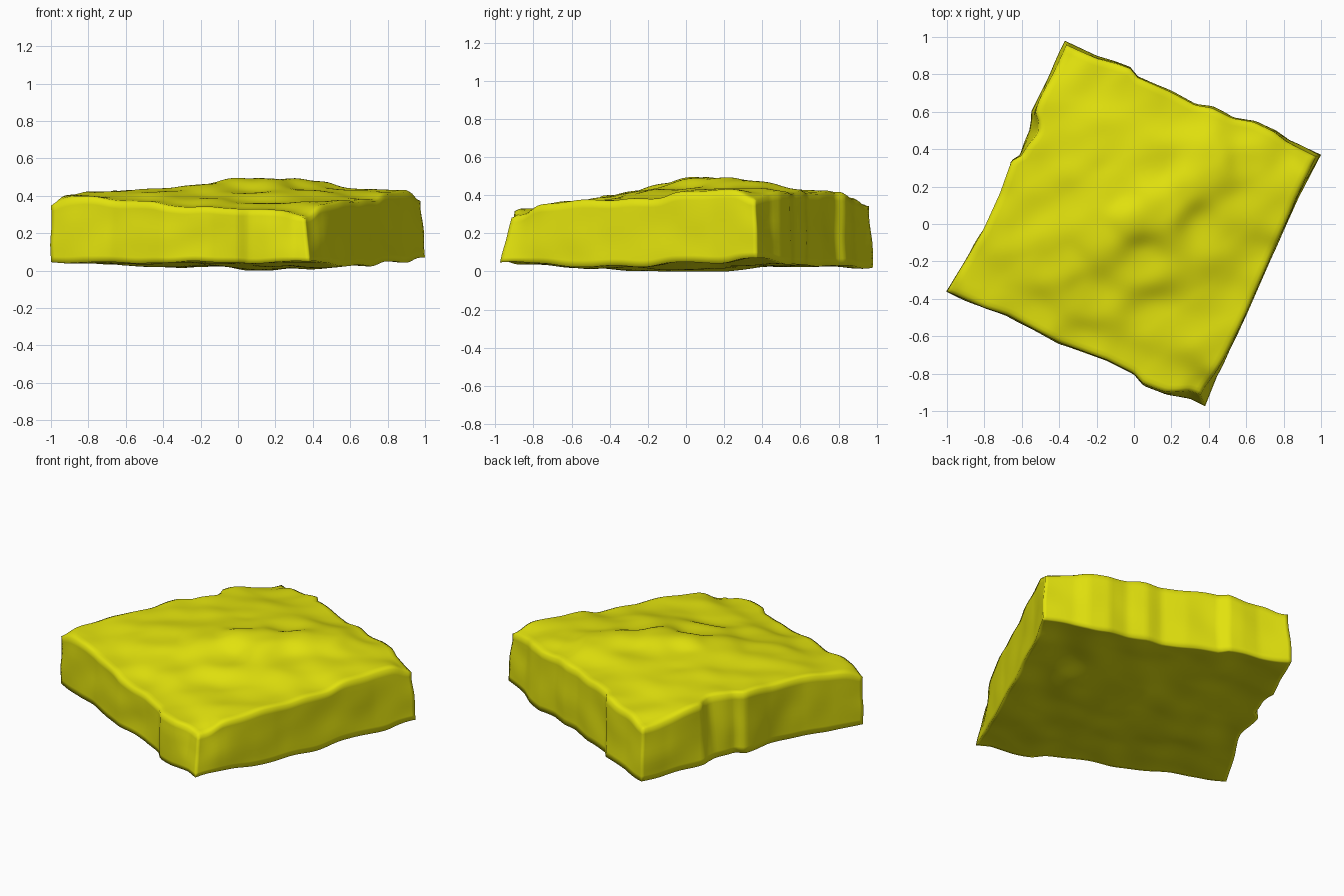
import bpy, bmesh, math
from mathutils import Vector, noise

if "Cube" in bpy.data.objects:
    bpy.data.objects.remove(bpy.data.objects["Cube"])

N, K = 72, 10   # grid cells across the slab and up its sides

# Outline of the slab in plan, one polyline per edge
FRONT = [(-1, -.36), (-.8, -.45), (-.68, -.49), (-.4, -.64), (-.15, -.73), (0, -.805),
         (.05, -.86), (.17, -.91), (.3, -.935), (.38, -.975)]
RIGHT = [(.38, -.975), (.45, -.8), (.6, -.49), (.74, -.17), (.88, .14), (1, .37)]
BACK = [(-.37, .98), (-.2, .9), (-.1, .87), (-.02, .84), (.02, .79), (.2, .71),
        (.33, .64), (.42, .625), (.53, .57), (.65, .55), (.76, .5), (.83, .45), (1, .37)]
LEFT = [(-1, -.36), (-.9, -.19), (-.81, -.03), (-.72, .17), (-.66, .34), (-.61, .37),
        (-.59, .43), (-.56, .5), (-.55, .56), (-.55, .6), (-.44, .82), (-.37, .98)]

# Height marks of the top (x, y, z): corners and rims, then the diagonal ridge
TOP = [(-1, -.36, .35), (-.9, -.33, .41), (-.55, -.54, .37), (-.3, -.66, .34), (0, -.78, .33),
       (.2, -.86, .33), (.36, -.92, .29), (.47, -.72, .36), (.6, -.45, .37), (.72, -.2, .38),
       (.82, 0, .415), (.88, .25, .43), (.98, .36, .38), (.6, .53, .42), (.3, .63, .42),
       (0, .77, .42), (-.2, .85, .39), (-.37, .95, .36), (-.55, .5, .42), (-.75, 0, .42),
       (-.45, .1, .43), (-.2, .4, .43), (-.4, -.2, .43), (-.2, -.06, .46), (-.02, .04, .5),
       (.15, .08, .5), (.27, .2, .5), (.43, .33, .485), (-.1, .16, .45), (.14, .31, .45),
       (.6, .35, .44), (.36, -.02, .43), (.05, -.2, .42), (-.25, -.4, .39), (.1, -.52, .36),
       (.3, -.55, .37), (.6, .1, .43)]

# Height marks of the underside
UNDER = [(-1, -.36, .045), (-.6, -.45, .04), (-.2, -.65, .045), (.38, -.97, .045),
         (.65, -.35, .03), (.85, .1, .05), (1, .37, .07), (.5, .55, .035), (0, .8, .03),
         (-.37, .98, .025), (-.6, .4, .04), (.2, 0, .003), (-.3, 0, .025), (.25, -.4, .015)]


def along(line, t):
    """Point at fraction t of a polyline's length."""
    pts = [Vector(p) for p in line]
    lens = [(b - a).length for a, b in zip(pts, pts[1:])]
    d = t * sum(lens)
    for a, b, l in zip(pts, pts[1:], lens):
        if d <= l:
            return a.lerp(b, d / l)
        d -= l
    return pts[-1]


def height(marks, x, y):
    """Smooth blend of the scattered height marks."""
    ws = zs = 0
    for px, py, pz in marks:
        w = 1 / ((x - px) ** 2 + (y - py) ** 2 + .008) ** 2
        ws += w
        zs += w * pz
    return zs / ws


def near(p, x, y, size):
    """Soft weight, 1 at the given plan point."""
    return math.exp(-((p.x - x) ** 2 + (p.y - y) ** 2) / size ** 2)


edges = [[along(e, i / N) for i in range(N + 1)] for e in (FRONT, BACK, LEFT, RIGHT)]


def plan(i, j):
    """Fill the outline with a blended patch."""
    f, b, l, r = edges
    u, v = i / N, j / N
    corner = f[0].lerp(f[N], u).lerp(b[0].lerp(b[N], u), v)
    return f[i].lerp(b[i], v) + l[j].lerp(r[j], u) - corner


def position(i, j, k):
    p = plan(i, j)
    t = k / K
    rim = i in (0, N) or j in (0, N)
    # sides lean in at the corners, and the left notch deepens upwards
    lean = .007 + .015 * near(p, -.37, .98, .3) + .018 * near(p, 1, .37, .3)
    lean += .055 * near(p, .38, -.97, .15)
    p = p * (1 - lean * t * (1 - near(p, -1, -.36, .3)))
    p.x += .045 * t * near(p, -.55, .5, .1) + .04 * (1 - t) * near(p, -.75, .12, .15)
    if rim:
        n = noise.noise(Vector((p.x * 5, p.y * 5, t * 1.5)))
        p = p * (1 + .018 * n * math.sin(math.pi * t))
    # faint creases follow the ridge direction
    a, c = p.x * .82 + p.y * .57, p.y * .82 - p.x * .57
    top = height(TOP, p.x, p.y) + .01 * noise.noise(Vector((a * 2, c * 6, 1)))
    top += .008 * noise.noise(Vector((p.x * 6, p.y * 6, 4))) - (.01 if rim else 0)
    low = height(UNDER, p.x, p.y) + .014 * noise.noise(Vector((p.x * 5, p.y * 5, 9)))
    return Vector((p.x, p.y, max(0, low) * (1 - t) + top * t))


# Slab: a gridded box shell bent to the outline and heights
bm = bmesh.new()
verts = {}


def vert(key):
    if key not in verts:
        verts[key] = bm.verts.new(position(*key))
    return verts[key]


def quad(*keys):
    bm.faces.new([vert(k) for k in keys])


for i in range(N):
    for j in range(N):
        for k in (0, K):
            quad((i, j, k), (i + 1, j, k), (i + 1, j + 1, k), (i, j + 1, k))
    for k in range(K):
        for s in (0, N):
            quad((i, s, k), (i + 1, s, k), (i + 1, s, k + 1), (i, s, k + 1))
            quad((s, i, k), (s, i + 1, k), (s, i + 1, k + 1), (s, i, k + 1))
bmesh.ops.recalc_face_normals(bm, faces=bm.faces)
for f in bm.faces:
    f.smooth = True

mesh = bpy.data.meshes.new("rock_slab")
bm.to_mesh(mesh)
bm.free()
slab = bpy.data.objects.new("rock_slab", mesh)
bpy.context.collection.objects.link(slab)

yellow = bpy.data.materials.new("bright yellow")
yellow.diffuse_color = (.76, .76, .004, 1)
yellow.use_nodes = True
yellow.node_tree.nodes["Principled BSDF"].inputs["Base Color"].default_value = yellow.diffuse_color
mesh.materials.append(yellow)
